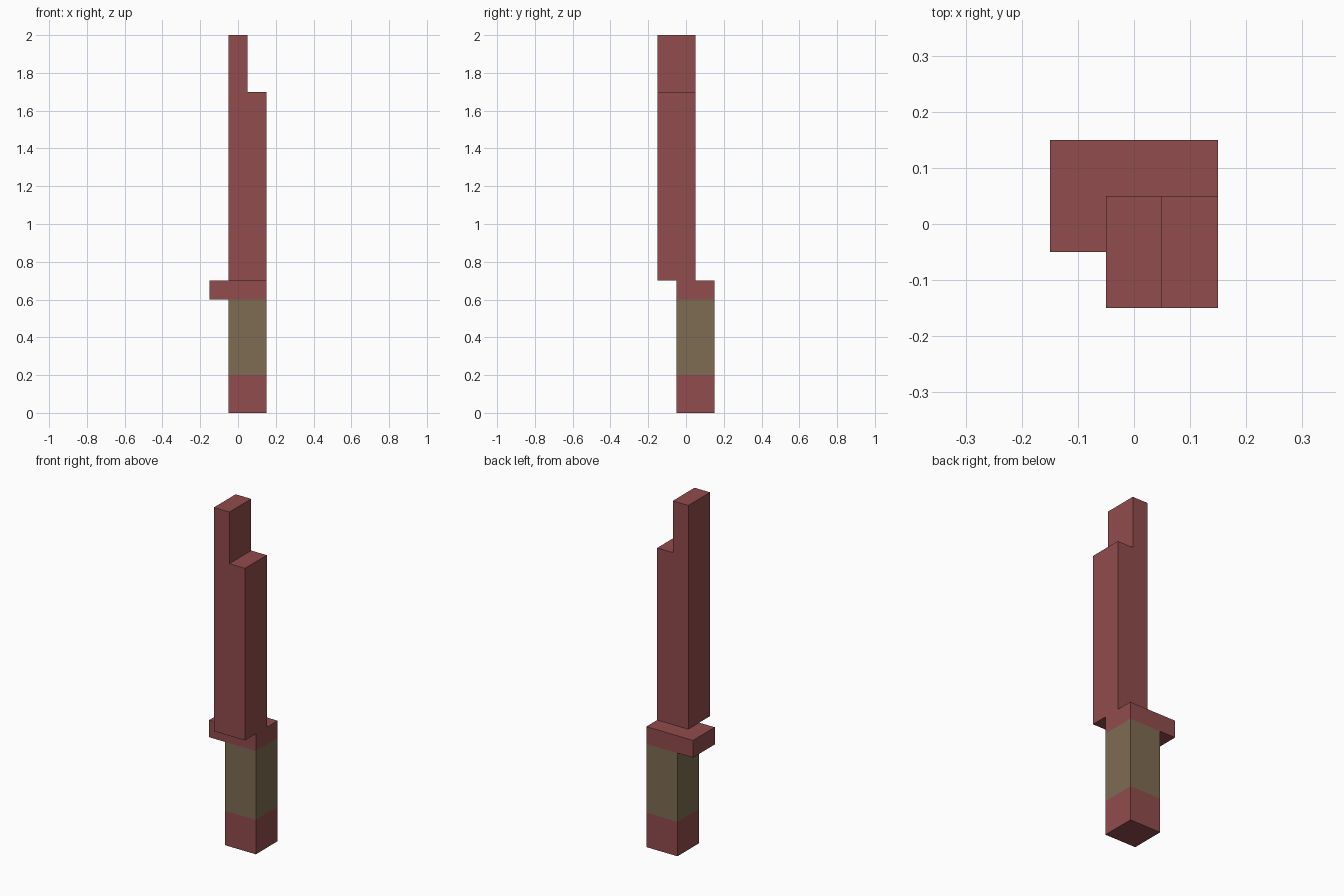
import bpy
import bmesh
from mathutils import Vector

cube = bpy.data.objects.get("Cube")
if cube:
    bpy.data.objects.remove(cube, do_unlink=True)


def material(name, rgb):
    mat = bpy.data.materials.new(name)
    mat.use_nodes = True
    mat.diffuse_color = (*rgb, 1)
    mat.node_tree.nodes["Principled BSDF"].inputs["Base Color"].default_value = (*rgb, 1)
    return mat


red = material("dull_red", (0.284, 0.072, 0.072))
tan = material("khaki_wrap", (0.209, 0.15, 0.085))


def prism(name, profile, y0, y1, mats):
    """Extrude an x-z outline from y0 to y1."""
    bm = bmesh.new()
    face = bm.faces.new([bm.verts.new((x, y0, z)) for x, z in profile])
    side = bmesh.ops.extrude_face_region(bm, geom=[face])["geom"]
    moved = [v for v in side if isinstance(v, bmesh.types.BMVert)]
    bmesh.ops.translate(bm, verts=moved, vec=(0, y1 - y0, 0))
    bmesh.ops.recalc_face_normals(bm, faces=bm.faces)
    mesh = bpy.data.meshes.new(name)
    bm.to_mesh(mesh)
    bm.free()
    for mat in mats:
        mesh.materials.append(mat)
    obj = bpy.data.objects.new(name, mesh)
    bpy.context.collection.objects.link(obj)
    return obj


def rect(x0, x1, z0, z1):
    return [(x0, z0), (x1, z0), (x1, z1), (x0, z1)]


# Handle: red pommel below, khaki grip above
handle = prism("handle", rect(-0.05, 0.15, 0, 0.6), -0.05, 0.15, [red, tan])
bm = bmesh.new()
bm.from_mesh(handle.data)
bmesh.ops.bisect_plane(bm, geom=bm.verts[:] + bm.edges[:] + bm.faces[:],
                       plane_co=Vector((0, 0, 0.2)), plane_no=Vector((0, 0, 1)))
for f in bm.faces:
    f.material_index = int(f.calc_center_median().z > 0.2)
bm.to_mesh(handle.data)
bm.free()

# Guard, overhanging the grip on one side
prism("guard", rect(-0.15, 0.15, 0.6, 0.7), -0.05, 0.15, [red])

# Blade with a stepped tip, set forward of the grip
blade = [(-0.05, 0.7), (0.15, 0.7), (0.15, 1.7), (0.05, 1.7), (0.05, 2), (-0.05, 2)]
prism("blade", blade, -0.15, 0.05, [red])
